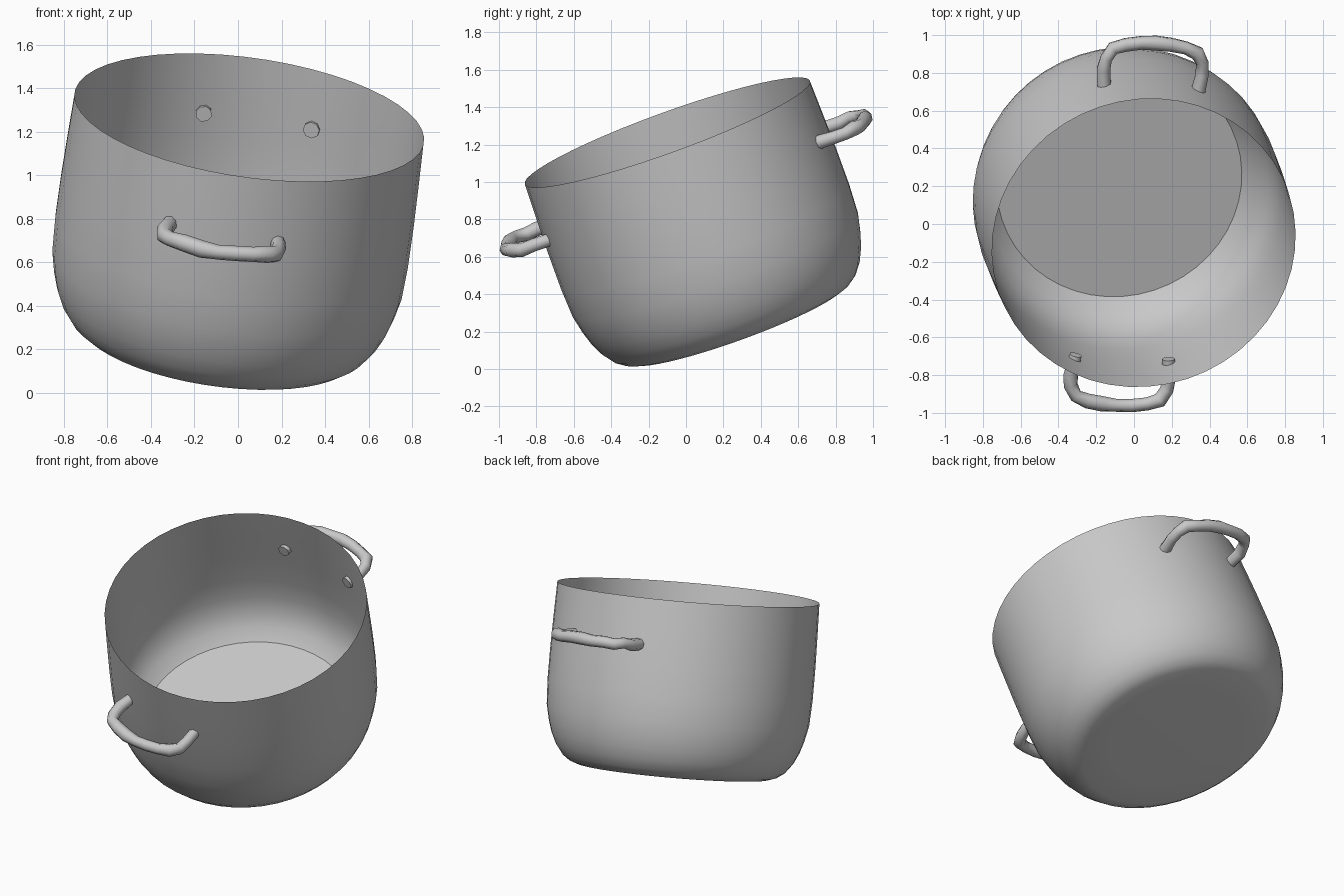
import bpy, bmesh, math, random
from mathutils import Matrix, Vector

random.seed(4)
cube = bpy.data.objects.get("Cube")
if cube:
    bpy.data.objects.remove(cube)

# One plain metal colour
steel = bpy.data.materials.new("grey_metal")
steel.use_nodes = True
GREY = (0.58, 0.58, 0.58, 1)
steel.diffuse_color = GREY
steel.node_tree.nodes["Principled BSDF"].inputs["Base Color"].default_value = GREY

# Tilted frame: origin at the rim centre, z along the pot axis, y to the back handle
axis = Vector((0.133, -0.338, 0.932)).normalized()
back = Vector((0.102, 0.937, 0.338))
back = (back - axis * back.dot(axis)).normalized()
side = back.cross(axis)
tilt = Matrix((side, back, axis)).transposed().to_4x4()
tilt.translation = (0.052, -0.10, 1.265)


def finish(obj, angle):
    obj.data.materials.clear()
    obj.data.materials.append(steel)
    bpy.ops.object.select_all(action='DESELECT')
    obj.select_set(True)
    bpy.context.view_layer.objects.active = obj
    bpy.ops.object.shade_smooth_by_angle(angle=math.radians(angle))


def lathe(name, profile, steps):
    """Spin a (radius, height) profile around the pot axis."""
    bm = bmesh.new()
    verts = [bm.verts.new((r, 0, z)) for r, z in profile]
    edges = [bm.edges.new(pair) for pair in zip(verts, verts[1:])]
    bmesh.ops.spin(bm, geom=verts + edges, cent=(0, 0, 0), axis=(0, 0, 1),
                   angle=math.tau, steps=steps)
    bmesh.ops.remove_doubles(bm, verts=bm.verts, dist=0.0005)
    bmesh.ops.recalc_face_normals(bm, faces=bm.faces)
    bm.transform(tilt)
    mesh = bpy.data.meshes.new(name)
    bm.to_mesh(mesh)
    bm.free()
    obj = bpy.data.objects.new(name, mesh)
    bpy.context.collection.objects.link(obj)
    finish(obj, 35)


def handle(name, facing, height):
    """Bent, slightly lumpy tube whose ends pierce the wall."""
    half = [(0.25, 0.75), (0.264, 0.86), (0.258, 0.925), (0.225, 0.98),
            (0.16, 1.005), (0.08, 1.02)]
    path = half + [(0, 1.025)] + [(-x, y) for x, y in reversed(half)]
    curve = bpy.data.curves.new(name, 'CURVE')
    curve.dimensions = '3D'
    curve.bevel_depth = 0.038
    curve.bevel_resolution = 2
    curve.use_fill_caps = True
    spline = curve.splines.new('POLY')
    spline.points.add(len(path) - 1)
    for point, (x, y) in zip(spline.points, path):
        lump = random.uniform(-0.008, 0.008)
        point.co = (*(tilt @ Vector((x, y * facing, height + lump))), 1)
        point.radius = random.uniform(0.88, 1.1)
    bent = bpy.data.objects.new(name + "_path", curve)
    bpy.context.collection.objects.link(bent)
    bpy.context.view_layer.update()
    graph = bpy.context.evaluated_depsgraph_get()
    mesh = bpy.data.meshes.new_from_object(bent.evaluated_get(graph))
    bpy.data.objects.remove(bent)
    obj = bpy.data.objects.new(name, mesh)
    bpy.context.collection.objects.link(obj)
    finish(obj, 50)


# Pot: rounded outside, knife-thin rim, rounded inside down to a flat floor
outside = [(0, -1.11), (0.4, -1.11), (0.6, -1.107), (0.645, -1.092),
           (0.69, -1.06), (0.735, -1.0), (0.768, -0.93), (0.79, -0.86),
           (0.812, -0.76), (0.82, -0.6), (0.82, -0.4), (0.816, -0.2)]
inside = [(0.812, -0.2), (0.816, -0.4), (0.815, -0.6), (0.806, -0.74),
          (0.775, -0.84), (0.725, -0.92), (0.655, -0.98), (0, -0.98)]
lathe("pot_body", outside + [(0.811, 0)] + inside, 48)

# Carrying handles
handle("front_handle", -1, -0.30)
handle("back_handle", 1, -0.285)
